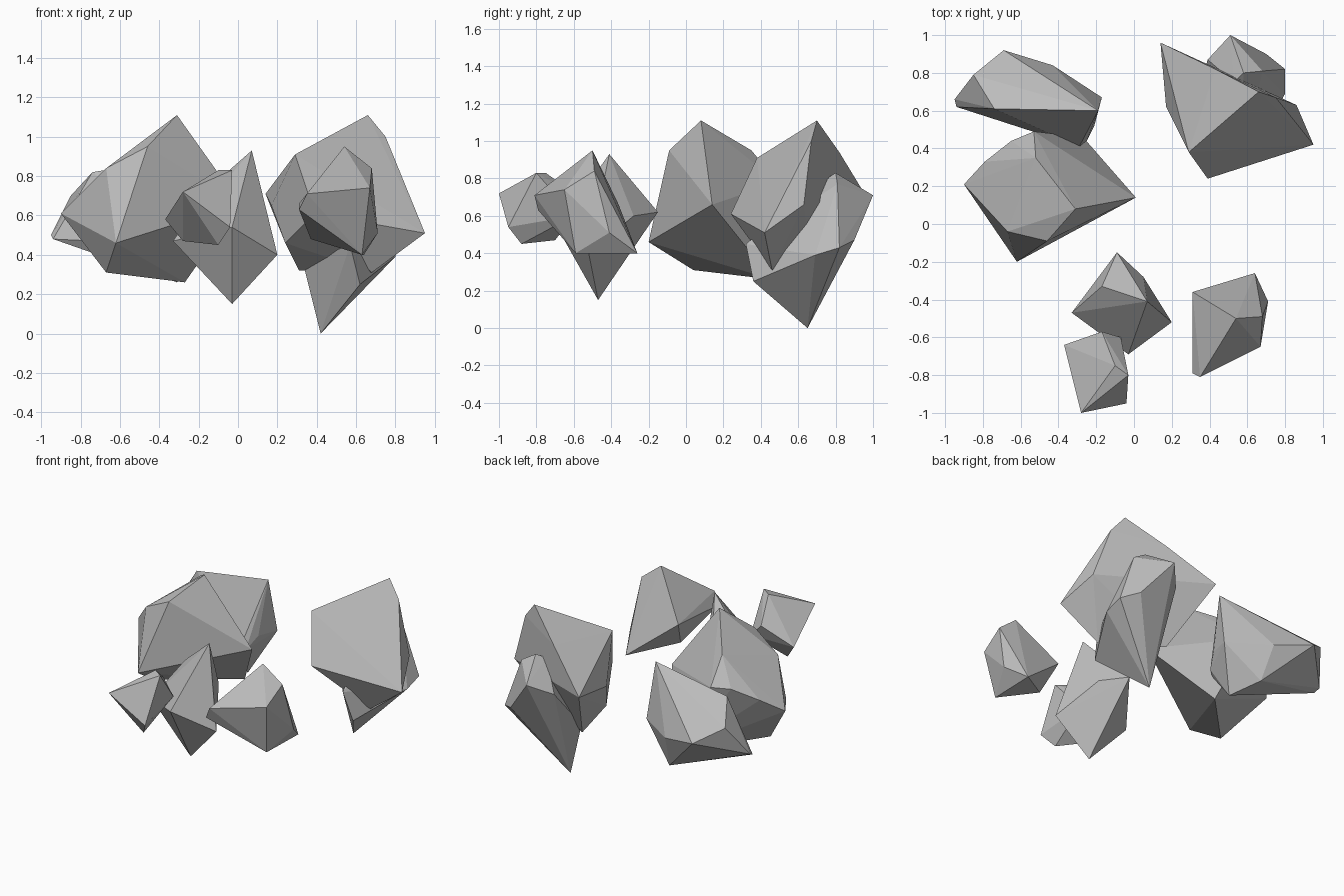
import bpy
import bmesh

# Remove the default object only
default_cube = bpy.data.objects.get("Cube")
if default_cube is not None:
    bpy.data.objects.remove(default_cube, do_unlink=True)


def make_material(name, color):
    material = bpy.data.materials.new(name)
    material.use_nodes = True
    material.diffuse_color = color
    shader = material.node_tree.nodes["Principled BSDF"]
    shader.inputs["Base Color"].default_value = color
    shader.inputs["Roughness"].default_value = 0.9
    return material


stone_grey = make_material("stone grey", (0.5, 0.5, 0.5, 1))


def make_rock(name, crown, girdle, base):
    """Flat-faced boulder: the convex hull around its crown, girdle and base corners."""
    mesh = bpy.data.meshes.new(name)
    bm = bmesh.new()
    for corner in crown + girdle + base:
        bm.verts.new(corner)
    hull = bmesh.ops.convex_hull(bm, input=bm.verts[:], use_existing_faces=False)
    # Drop corners that ended up inside the hull
    inside = [v for v in hull["geom_interior"] if isinstance(v, bmesh.types.BMVert)]
    bmesh.ops.delete(bm, geom=inside, context="VERTS")
    bmesh.ops.recalc_face_normals(bm, faces=bm.faces[:])
    for face in bm.faces:
        face.smooth = False
    bm.to_mesh(mesh)
    bm.free()
    mesh.materials.append(stone_grey)
    rock = bpy.data.objects.new(name, mesh)
    bpy.context.collection.objects.link(rock)
    return rock


# Long boulder at the back on the right
make_rock(
    "back_right_boulder",
    crown=[(-.19, .6, .91), (-.74, .61, .82), (-.85, .79, .7)],
    girdle=[(-.94, .62, .48), (-.95, .66, .5), (-.69, .92, .6),
            (-.43, .84, .54), (-.17, .67, .54), (-.21, .52, .55)],
    base=[(-.25, .44, .47), (-.29, .41, .45), (-.31, .55, .26), (-.4, .75, .31)],
)

# Large boulder in the middle on the right
make_rock(
    "middle_right_boulder",
    crown=[(-.31, .08, 1.11), (-.46, -.09, .95), (-.52, .35, .95),
           (-.67, -.04, .84)],
    girdle=[(-.9, .21, .61), (-.79, .33, .7), (-.65, .44, .78),
            (-.53, .49, .78), (.01, .14, .66)],
    base=[(-.62, -.2, .46), (-.67, .04, .31), (-.27, .46, .26)],
)

# Large leaning boulder at the back on the left
make_rock(
    "back_left_boulder",
    crown=[(.66, .7, 1.11), (.75, .67, 1), (.29, .38, .91), (.43, .82, .94)],
    girdle=[(.14, .96, .71), (.17, .62, .65), (.39, .24, .61),
            (.95, .42, .51), (.86, .63, .66)],
    base=[(.24, .52, .46), (.31, .68, .32), (.68, .46, .31)],
)

# Pointed boulder tucked beneath it
make_rock(
    "pointed_lower_boulder",
    crown=[(.58, .8, .83), (.53, .75, .8), (.68, .81, .77), (.51, 1, .71),
           (.39, .87, .63)],
    girdle=[(.7, .9, .47), (.8, .82, .43), (.8, .69, .39), (.57, .32, .45),
            (.33, .66, .36)],
    base=[(.62, .36, .25), (.42, .65, 0)],
)

# Small spiky rock near the centre
make_rock(
    "centre_rock",
    crown=[(.07, -.41, .93), (-.17, -.33, .72)],
    girdle=[(-.09, -.15, .62), (.05, -.28, .6), (.2, -.52, .4),
            (-.03, -.69, .54), (-.33, -.47, .47)],
    base=[(-.03, -.47, .15)],
)

# Small rock at the very front
make_rock(
    "front_rock",
    crown=[(-.03, -.8, .83), (-.1, -.75, .83), (-.28, -1, .72)],
    girdle=[(-.37, -.64, .58), (-.17, -.57, .7), (-.07, -.6, .6),
            (-.04, -.95, .54)],
    base=[(-.1, -.88, .45), (-.28, -.7, .47)],
)

# Medium rock at the front on the left
make_rock(
    "front_left_rock",
    crown=[(.54, -.5, .95), (.68, -.49, .84), (.67, -.65, .74)],
    girdle=[(.35, -.81, .71), (.31, -.79, .63), (.31, -.36, .66),
            (.71, -.41, .51)],
    base=[(.37, -.47, .48), (.64, -.26, .4), (.63, -.59, .4)],
)
